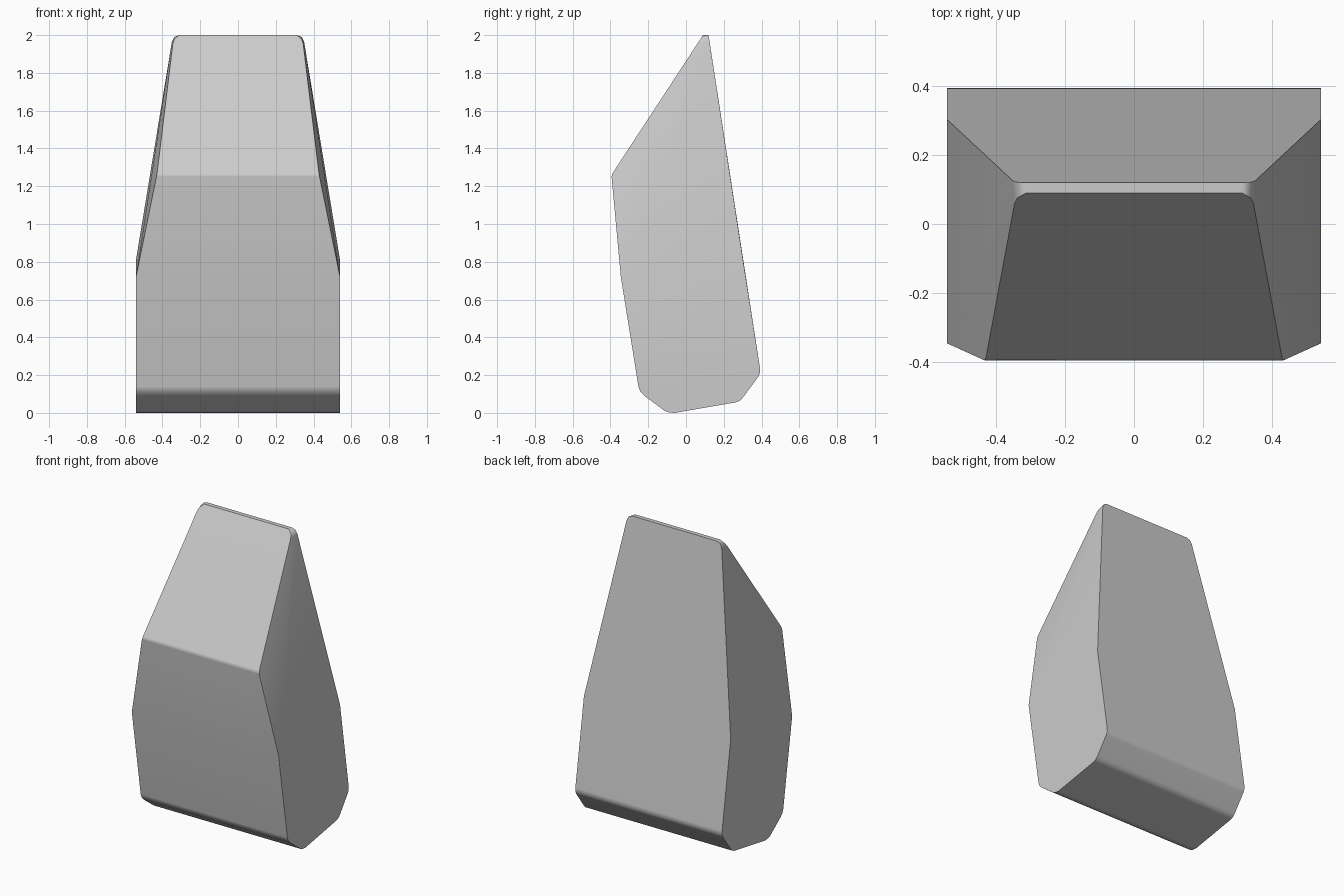
import bpy
import bmesh

cube = bpy.data.objects.get("Cube")
if cube:
    bpy.data.objects.remove(cube, do_unlink=True)

# Plain grey material
GREY = (0.6, 0.6, 0.6, 1.0)
mat = bpy.data.materials.new("plain grey")
mat.use_nodes = True
mat.diffuse_color = GREY
shader = next(n for n in mat.node_tree.nodes if n.type == "BSDF_PRINCIPLED")
shader.inputs["Base Color"].default_value = GREY
shader.inputs["Roughness"].default_value = 0.6

# Right half outline: corner points (x, y, z), mirrored across x
HALF_WIDTH = 0.54
lower_profile = [
    (-0.345, 0.72), (-0.252, 0.14), (-0.243, 0.115), (-0.222, 0.092),
    (-0.115, 0.012), (-0.09, 0.002), (-0.06, 0.0), (0.265, 0.056),
    (0.287, 0.066), (0.302, 0.082), (0.382, 0.19), (0.393, 0.213),
    (0.392, 0.235), (0.302, 0.81),
]
points = [(HALF_WIDTH, y, z) for y, z in lower_profile]

# Slightly softened crest across the front
points += [(0.432, -0.394, 1.25), (0.428, -0.387, 1.272)]

# Rounded top corners on the sloping front and on the back plane
for x, z in [(0.345, 1.955), (0.337, 1.978), (0.315, 1.99)]:
    points.append((x, -0.387 + (z - 1.272) * 0.655, z))
for x, z in [(0.35, 1.965), (0.338, 1.99), (0.312, 2.0)]:
    points.append((x, 0.392 - (z - 0.235) * 0.1545, z))
points.append((0.312, 0.09, 2.0))

# Solid wedge body wrapped around the corner points
bm = bmesh.new()
for x, y, z in points:
    for side in (1, -1):
        bm.verts.new((side * x, y, z))
hull = bmesh.ops.convex_hull(bm, input=bm.verts[:])
bmesh.ops.delete(bm, geom=[v for v in bm.verts if not v.link_faces], context="VERTS")
bmesh.ops.dissolve_limit(bm, angle_limit=0.02, verts=bm.verts[:], edges=bm.edges[:])
bmesh.ops.recalc_face_normals(bm, faces=bm.faces[:])

mesh = bpy.data.meshes.new("wedge_body")
bm.to_mesh(mesh)
bm.free()
mesh.materials.append(mat)
body = bpy.data.objects.new("wedge_body", mesh)
bpy.context.collection.objects.link(body)

# Soft bevels with crisp side edges
bpy.ops.object.select_all(action="DESELECT")
body.select_set(True)
bpy.context.view_layer.objects.active = body
bpy.ops.object.shade_smooth_by_angle(angle=0.7)
weighted = body.modifiers.new("weighted_normals", "WEIGHTED_NORMAL")
weighted.keep_sharp = True
